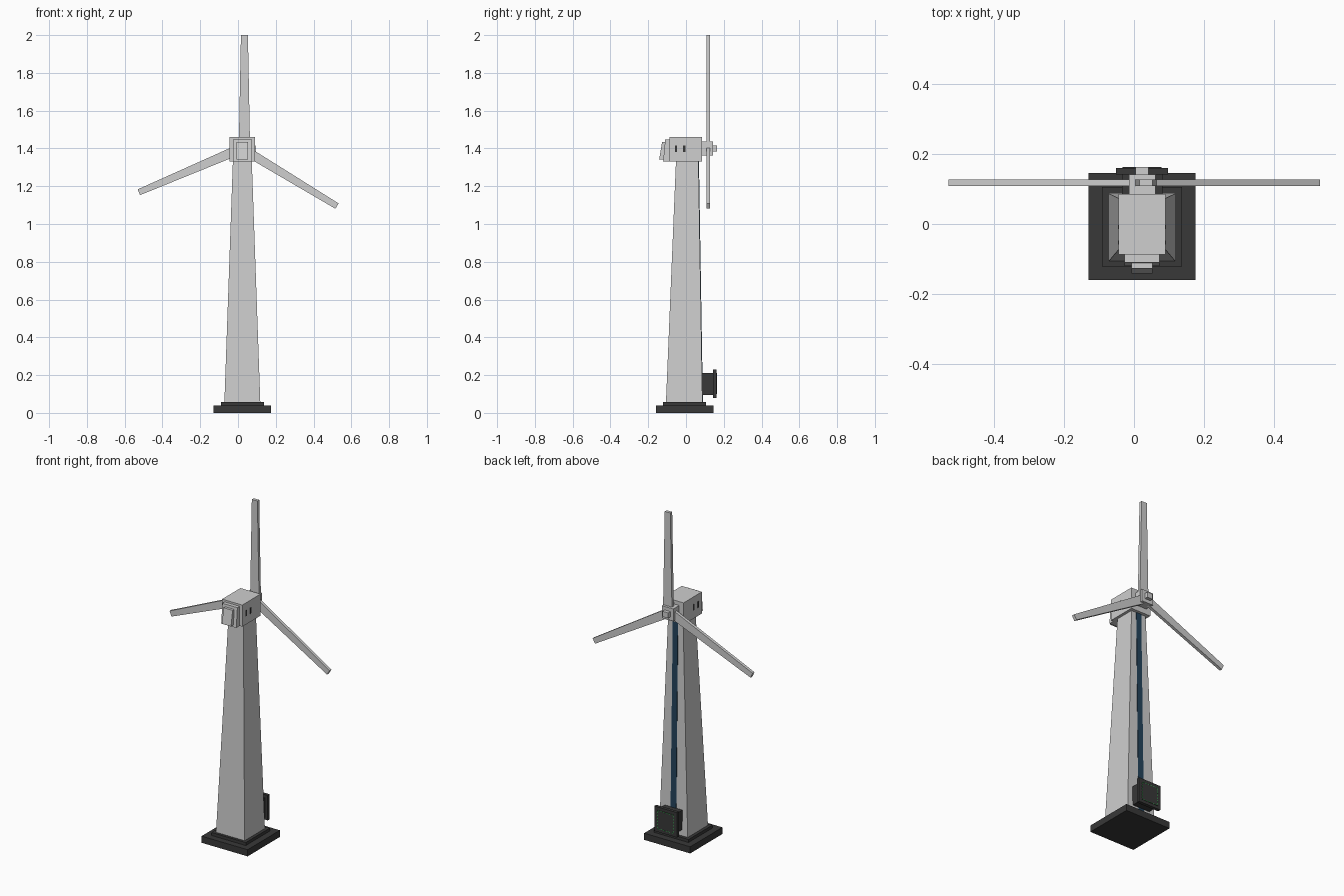
import bpy, bmesh, math
from mathutils import Vector

if "Cube" in bpy.data.objects:
    bpy.data.objects.remove(bpy.data.objects["Cube"])


def mat(name, rgb):
    m = bpy.data.materials.new(name)
    m.diffuse_color = (*rgb, 1)
    m.use_nodes = True
    m.node_tree.nodes["Principled BSDF"].inputs["Base Color"].default_value = m.diffuse_color
    return m


GREY = mat("light grey", (0.62, 0.62, 0.62))
DARK = mat("charcoal", (0.04, 0.04, 0.04))
BLUE = mat("dark blue", (0.017, 0.056, 0.105))
GREEN = mat("green light", (0.04, 0.6, 0.1))
CX = 0.023


def prism(bm, a, b):
    """Solid between two matching four-point loops."""
    va = [bm.verts.new(p) for p in a]
    vb = [bm.verts.new(p) for p in b]
    bm.faces.new(va[::-1])
    bm.faces.new(vb)
    for i in range(4):
        j = (i + 1) % 4
        bm.faces.new((va[i], va[j], vb[j], vb[i]))


def finish(name, bm, material):
    bmesh.ops.recalc_face_normals(bm, faces=bm.faces)
    me = bpy.data.meshes.new(name)
    bm.to_mesh(me)
    bm.free()
    me.materials.append(material)
    ob = bpy.data.objects.new(name, me)
    bpy.context.collection.objects.link(ob)
    return ob


def rect(hw, y0, y1, z, cx=CX):
    return [(cx - hw, y0, z), (cx + hw, y0, z), (cx + hw, y1, z), (cx - hw, y1, z)]


def block(name, material, bottom, top):
    """bottom and top are (half width, y0, y1, z); sides taper between them."""
    bm = bmesh.new()
    prism(bm, rect(*bottom), rect(*top))
    return finish(name, bm, material)


def box(name, material, hw, y0, y1, z0, z1):
    return block(name, material, (hw, y0, y1, z0), (hw, y0, y1, z1))


# Stepped foundation
box("foundation", DARK, 0.153, -0.16, 0.146, 0, 0.04)
box("foundation_step", DARK, 0.114, -0.122, 0.106, 0.04, 0.058)

# Tapered tower with a cable strip up the back
block("tower", GREY, (0.095, -0.106, 0.087, 0.057), (0.05, -0.053, 0.066, 1.335))
block("cable_strip", BLUE, (0.019, 0.08, 0.0895, 0.058), (0.017, 0.06, 0.0685, 1.335))

# Nacelle with stepped, sloping front cap
box("nacelle", GREY, 0.067, -0.088, 0.086, 1.33, 1.46)
block("nacelle_cap", GREY, (0.05, -0.121, -0.08, 1.331), (0.05, -0.11, -0.08, 1.448))
block("nacelle_panel", GREY, (0.03, -0.142, -0.11, 1.342), (0.03, -0.127, -0.10, 1.433))

# Side vent slits on both sides
bm = bmesh.new()
for sx in (-1, 1):
    for y in (-0.053, -0.009):
        prism(bm, rect(0.002, y - 0.006, y + 0.006, 1.38, CX + sx * 0.067),
              rect(0.002, y - 0.006, y + 0.006, 1.416, CX + sx * 0.067))
finish("side_vents", bm, DARK)

# Hub and spinner tip
box("hub", GREY, 0.038, 0.08, 0.142, 1.363, 1.437)
box("spinner_tip", GREY, 0.019, 0.14, 0.163, 1.384, 1.416)


# Three tapered blades, given as root and tip centres in x, z
def blade(name, root, tip, w0, w1):
    r, t = Vector(root), Vector(tip)
    d = (t - r).normalized()
    n = Vector((-d.y, d.x))

    def loop(c, w):
        return [((c + n * s * w / 2).x, y, (c + n * s * w / 2).y)
                for s, y in ((-1, 0.109), (1, 0.109), (1, 0.127), (-1, 0.127))]
    bm = bmesh.new()
    prism(bm, loop(r, w0), loop(t, w1))
    finish(name, bm, GREY)


blade("blade_top", (0.034, 1.40), (0.034, 2.0), 0.06, 0.037)
blade("blade_left", (0.0, 1.392), (-0.525, 1.168), 0.053, 0.033)
blade("blade_right", (0.045, 1.385), (0.524, 1.095), 0.05, 0.033)

# Control box at the back with a wider door
box("control_box", DARK, 0.058, 0.07, 0.143, 0.095, 0.212)
box("control_door", DARK, 0.075, 0.142, 0.161, 0.08, 0.23)
box("door_panel", DARK, 0.056, 0.16, 0.163, 0.099, 0.211)

# Dashed green light border on the door
bm = bmesh.new()
R, CZ = 0.054, 0.155
for i in range(6):
    o = -0.045 + i * 0.018
    for s in (-1, 1):
        for dx, dz, hx, hz in ((o, s * R, 0.005, 0.0015), (s * R, o, 0.0015, 0.005)):
            prism(bm, rect(hx, 0.162, 0.164, CZ + dz - hz, CX + dx),
                  rect(hx, 0.162, 0.164, CZ + dz + hz, CX + dx))
finish("door_lights", bm, GREEN)
